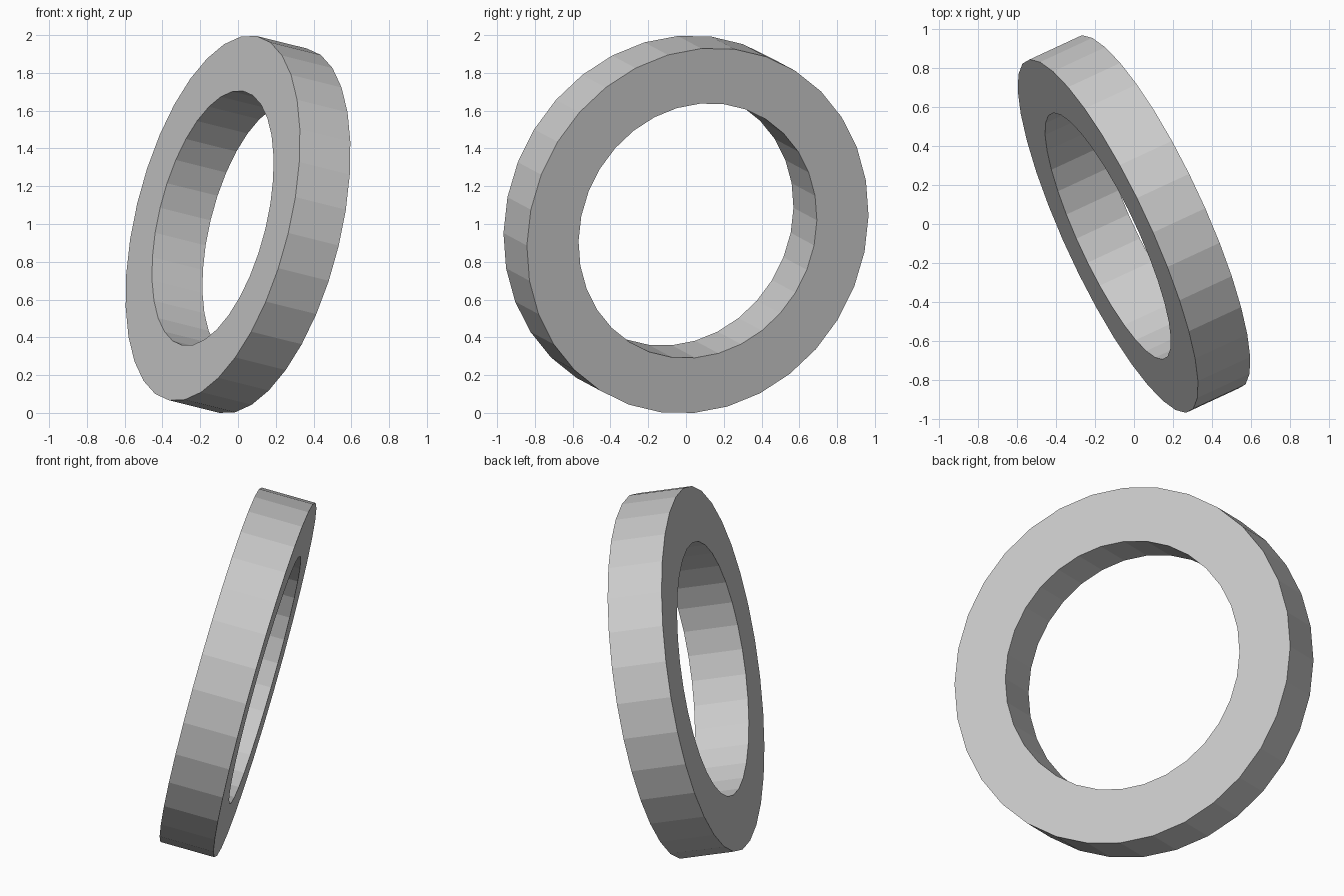
import bpy, bmesh, math
from mathutils import Matrix, Vector

if "Cube" in bpy.data.objects:
    bpy.data.objects.remove(bpy.data.objects["Cube"])

SIDES = 32
R_OUT, R_IN, HALF = 0.992, 0.692, 0.151
PHASE = math.radians(4.65)

# Ring axis and in-plane directions
n = Vector((0.884, 0.41, -0.22)).normalized()
v = (Vector((0, 0, 1)) - n.z * n).normalized()
u = v.cross(n)
pose = Matrix.Translation((0, 0, 1)) @ Matrix((u, v, n)).transposed().to_4x4()

# Square-section flat ring, swept around its axis
bm = bmesh.new()
profile = [(R_IN, -HALF), (R_OUT, -HALF), (R_OUT, HALF), (R_IN, HALF)]
rings = []
for i in range(SIDES):
    a = PHASE + math.tau * i / SIDES
    rings.append([bm.verts.new((r * math.cos(a), r * math.sin(a), z)) for r, z in profile])
for i in range(SIDES):
    p, q = rings[i], rings[(i + 1) % SIDES]
    for j in range(4):
        k = (j + 1) % 4
        bm.faces.new((p[j], q[j], q[k], p[k]))
bmesh.ops.transform(bm, matrix=pose, verts=bm.verts)

# Rest exactly on the ground
low = min(vert.co.z for vert in bm.verts)
bmesh.ops.translate(bm, vec=(0, 0, -low), verts=bm.verts)
bmesh.ops.recalc_face_normals(bm, faces=bm.faces)

mesh = bpy.data.meshes.new("tilted_ring")
bm.to_mesh(mesh)
bm.free()
bpy.context.collection.objects.link(bpy.data.objects.new("tilted_ring", mesh))
